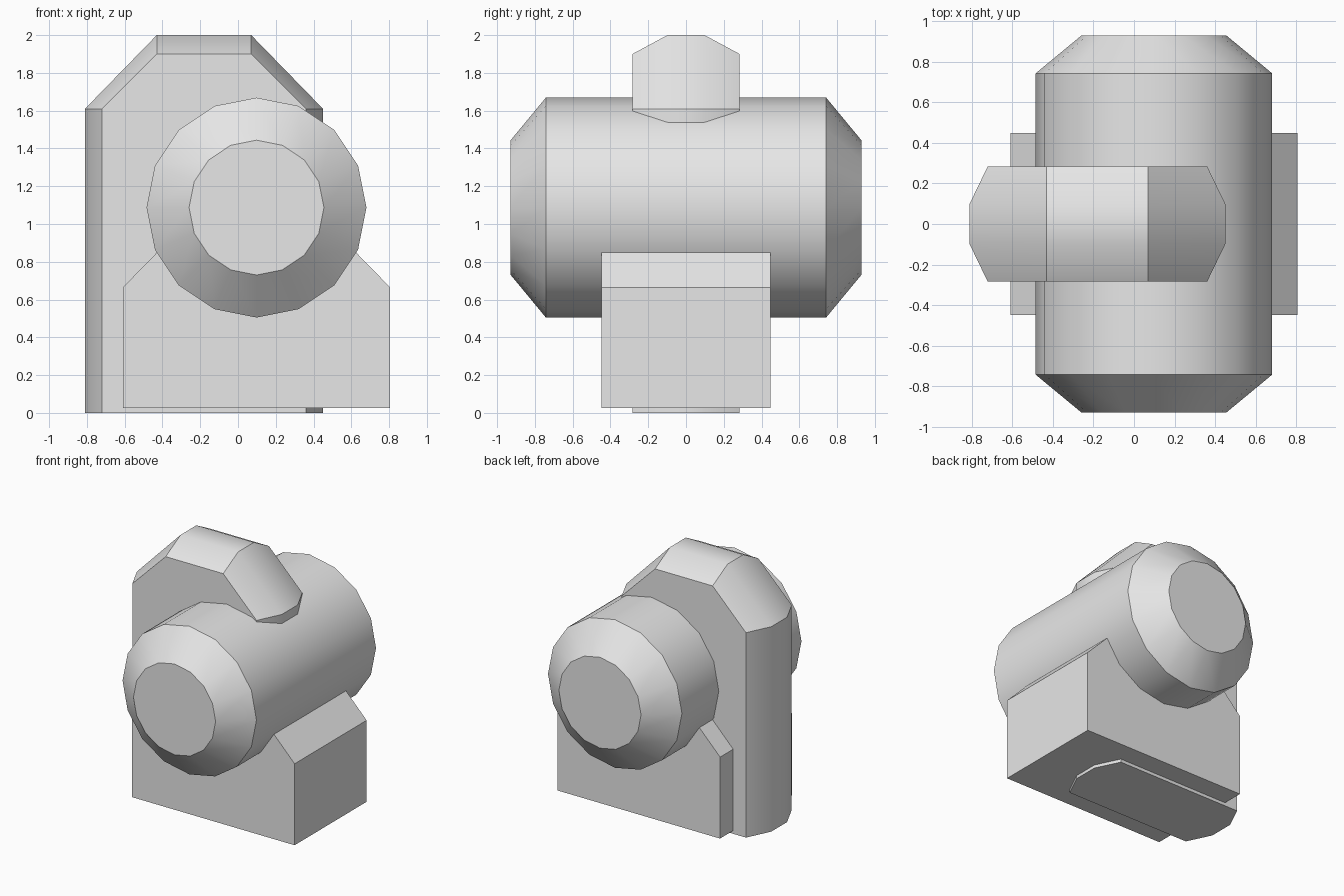
import bpy, bmesh, math

cube = bpy.data.objects.get("Cube")
if cube:
    bpy.data.objects.remove(cube, do_unlink=True)

grey = bpy.data.materials.new("light_grey")
grey.use_nodes = True
colour = (0.8, 0.8, 0.8, 1)
grey.diffuse_color = colour
grey.node_tree.nodes["Principled BSDF"].inputs["Base Color"].default_value = colour


def loft(name, sections):
    """Join matching (x, z) outlines placed along y and cap both ends."""
    bm = bmesh.new()
    rings = [[bm.verts.new((x, y, z)) for x, z in outline] for y, outline in sections]
    for a, b in zip(rings, rings[1:]):
        for i in range(len(a)):
            j = (i + 1) % len(a)
            bm.faces.new((a[i], a[j], b[j], b[i]))
    bm.faces.new(rings[0])
    bm.faces.new(rings[-1])
    bmesh.ops.recalc_face_normals(bm, faces=bm.faces)
    mesh = bpy.data.meshes.new(name)
    bm.to_mesh(mesh)
    bm.free()
    mesh.materials.append(grey)
    obj = bpy.data.objects.new(name, mesh)
    bpy.context.collection.objects.link(obj)
    bpy.ops.object.select_all(action='DESELECT')
    obj.select_set(True)
    bpy.context.view_layer.objects.active = obj
    bpy.ops.object.shade_smooth_by_angle(angle=math.radians(30))
    return obj


def mirrored(centre, half):
    """Complete a right-hand (offset, z) outline about a vertical centre line."""
    return ([(centre + x, z) for x, z in half]
            + [(centre - x, z) for x, z in reversed(half)])


def circle(radius, sides=16):
    return [(DRUM_X + radius * math.cos(math.tau * i / sides),
             DRUM_Z + radius * math.sin(math.tau * i / sides)) for i in range(sides)]


# Horizontal drum with tapered ends
DRUM_X, DRUM_Z = 0.098, 1.087
loft("drum", [(-0.928, circle(0.357)), (-0.742, circle(0.582)),
              (0.742, circle(0.582)), (0.928, circle(0.357))])

# Base block whose sloping shoulders run up into the drum
loft("base_block", [(y, mirrored(DRUM_X, [(0.707, 0.025), (0.707, 0.665), (0.36, 1.02)]))
                    for y in (-0.447, 0.447)])

# Upright band with an angled top and chamfered rim
rim = mirrored(-0.18, [(0.63, 0), (0.63, 1.61), (0.25, 2.0)])
side = mirrored(-0.18, [(0.54, 0), (0.54, 1.61), (0.25, 1.9)])
loft("upright_band", [(-0.284, side), (-0.098, rim), (0.098, rim), (0.284, side)])
